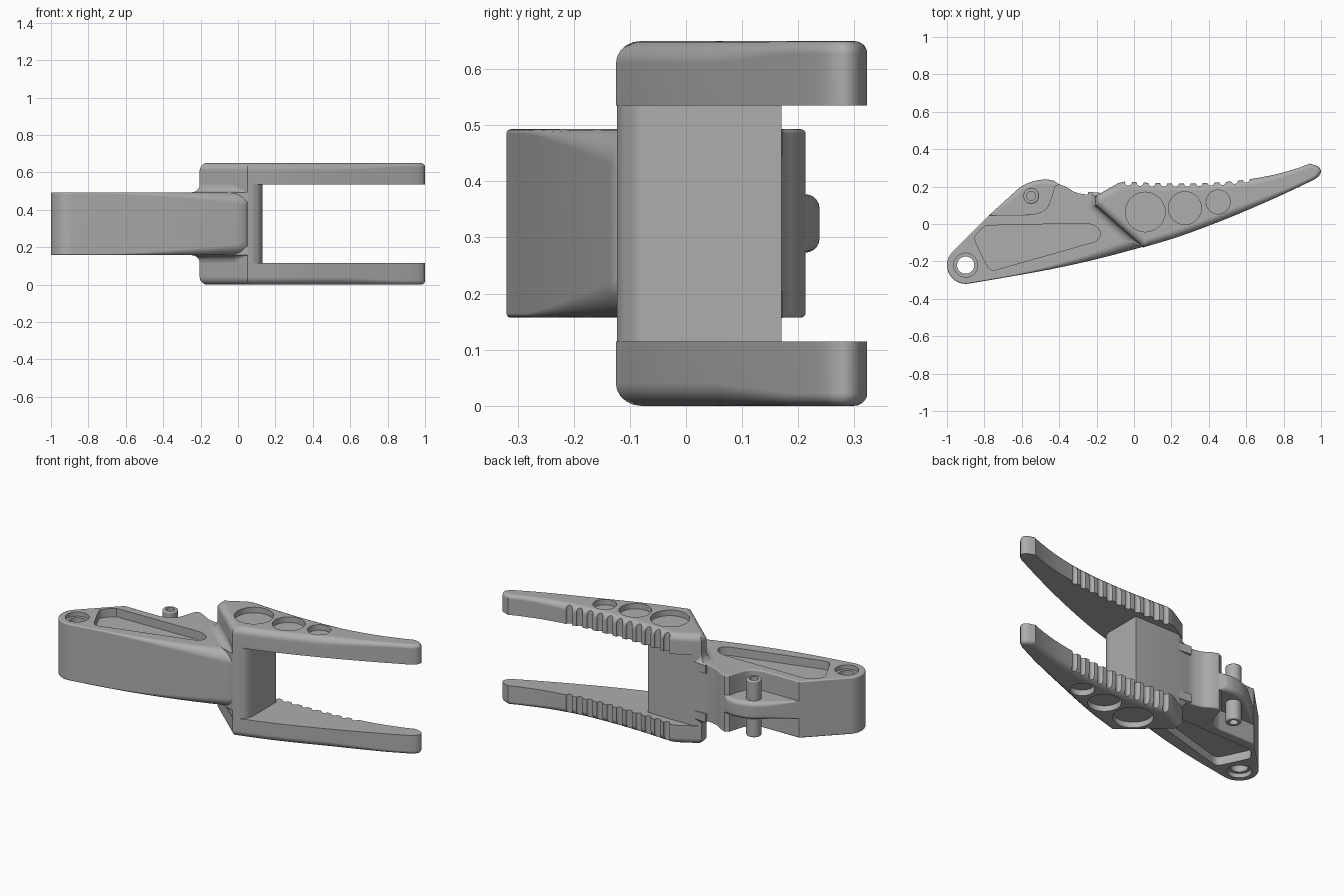
import bpy, bmesh, math
from mathutils import Vector

old = bpy.data.objects.get("Cube")
if old:
    bpy.data.objects.remove(old)

MID = 0.325  # height of the symmetry plane; parts are built around it

grey = bpy.data.materials.new("mid grey")
grey.use_nodes = True
tone = (0.42, 0.42, 0.42, 1)
grey.diffuse_color = tone
grey.node_tree.nodes["Principled BSDF"].inputs["Base Color"].default_value = tone


def spline(pts, n=5):
    """Smooth open path through the points."""
    v = [Vector(p) for p in pts]
    v = [2 * v[0] - v[1]] + v + [2 * v[-1] - v[-2]]
    out = []
    for a, b, c, d in zip(v, v[1:], v[2:], v[3:]):
        for i in range(n):
            t = i / n
            out.append(0.5 * (2 * b + (c - a) * t + (2 * a - 5 * b + 4 * c - d) * t * t
                              + (3 * b - a - 3 * c + d) * t ** 3))
    return out + [v[-2]]


def arc(x, y, r, start, end, n=16):
    angles = [math.radians(start + (end - start) * i / n) for i in range(n + 1)]
    return [Vector((x + r * math.cos(a), y + r * math.sin(a))) for a in angles]


def round_top(z, n=5):
    """Levels (height, inset factor, drop factor) of a quarter-round edge."""
    steps = [math.pi / 2 * i / n for i in range(n + 1)]
    return [(z, 1 - math.cos(a), math.sin(a) - 1) for a in steps]


def both_ends(levels):
    return [(-z, k, -f) for z, k, f in reversed(levels)] + levels


def loft(name, outline, levels, radius):
    """Stack a counter-clockwise outline through levels, inset by a local radius."""
    pts = [Vector(p) for p in outline]
    bm = bmesh.new()
    rings = []
    for z, k, f in levels:
        ring = []
        for i, p in enumerate(pts):
            e1 = (p - pts[i - 1]).normalized()
            e2 = (pts[(i + 1) % len(pts)] - p).normalized()
            n1, n2 = Vector((-e1.y, e1.x)), Vector((-e2.y, e2.x))
            miter = (n1 + n2) / max(0.5, 1 + n1.dot(n2))
            r = radius(p)
            q = p + miter * k * r
            ring.append(bm.verts.new((q.x, q.y, z + f * r)))
        rings.append(ring)
    for a, b in zip(rings, rings[1:]):
        for i in range(len(pts)):
            j = (i + 1) % len(pts)
            bm.faces.new((a[i], a[j], b[j], b[i]))
    bm.faces.new(rings[0][::-1])
    bm.faces.new(rings[-1])
    bmesh.ops.recalc_face_normals(bm, faces=bm.faces)
    mesh = bpy.data.meshes.new(name)
    bm.to_mesh(mesh)
    bm.free()
    ob = bpy.data.objects.new(name, mesh)
    bpy.context.collection.objects.link(ob)
    ob.location.z = MID
    mesh.materials.append(grey)
    return ob


def prism(name, outline, z0, z1):
    return loft(name, outline, [(z0, 0, 0), (z1, 0, 0)], lambda p: 0)


def disc(x, y, r, z0, z1, n=40):
    return prism("cutter", arc(x, y, r, 0, 360, n)[:-1], z0, z1)


def apply(ob, mod):
    bpy.context.view_layer.objects.active = ob
    bpy.ops.object.modifier_apply(modifier=mod.name)


def cut(ob, cutters):
    bpy.context.view_layer.update()
    for c in cutters:
        mod = ob.modifiers.new("cut", 'BOOLEAN')
        mod.operation, mod.solver, mod.object = 'DIFFERENCE', 'EXACT', c
        apply(ob, mod)
        bpy.data.objects.remove(c)


def mirror(ob):
    mod = ob.modifiers.new("mirror", 'MIRROR')
    mod.use_axis = (False, False, True)
    mod.use_mirror_merge = False
    apply(ob, mod)


def finish(ob):
    bpy.ops.object.select_all(action='DESELECT')
    ob.select_set(True)
    bpy.context.view_layer.objects.active = ob
    bpy.ops.object.shade_smooth_by_angle(angle=math.radians(32))
    mod = ob.modifiers.new("even shading", 'WEIGHTED_NORMAL')
    mod.keep_sharp = True


# Arm: rounded pivot end, long front edge, neck and hump at the back
PIVOT = (-0.9, -0.22)
arm_outline = (arc(*PIVOT, 0.1, 138, 280)
               + spline([(-0.7, -0.288), (-0.45, -0.243), (-0.2, -0.188), (0.05, -0.122)])
               + [(0.11, -0.04), (0.11, 0.16)]
               + spline([(-0.13, 0.17), (-0.2, 0.163), (-0.26, 0.158), (-0.32, 0.172),
                         (-0.36, 0.197), (-0.4, 0.213)], 4)
               + spline([(-0.425, 0.2), (-0.445, 0.13), (-0.475, 0.075), (-0.54, 0.05)], 4)
               + [(-0.775, 0.047)])


def arm_radius(p):
    front = p.y < -0.11 and p.x > -0.7
    return 0.008 + (0.06 * ((p.x + 0.7) / 0.75) ** 1.5 if front else 0)


arm = loft("arm", arm_outline, both_ends(round_top(0.168)), arm_radius)

# Weight-saving pockets and the stepped pivot hole
pocket = (spline([(-0.25, 0.004), (-0.2, -0.015), (-0.178, -0.06), (-0.21, -0.095)], 4)[::-1]
          + [(-0.79, -0.008)]
          + spline([(-0.82, -0.03), (-0.85, -0.07), (-0.845, -0.1)], 3)
          + spline([(-0.785, -0.225), (-0.768, -0.243), (-0.74, -0.245)], 3))
cutters = [disc(*PIVOT, 0.046, -0.3, 0.3)]
for lo, hi, pz in ((0.143, 0.3, 0.118), (-0.3, -0.143, -0.3)):
    cutters.append(disc(*PIVOT, 0.064, lo, hi))
    cutters.append(prism("cutter", pocket, pz, pz + 0.182))
cut(arm, cutters)
finish(arm)

# Lug carrying the cross pin
lug_outline = ([(-0.4, 0.0), (-0.4, 0.213)]
               + spline([(-0.43, 0.232), (-0.475, 0.238), (-0.54, 0.228), (-0.6, 0.202),
                         (-0.65, 0.16)], 4)
               + [(-0.775, 0.047), (-0.73, 0.0)])
lug = loft("pin_lug", lug_outline, both_ends(round_top(0.052)),
           lambda p: 0.025 if p.y > 0.06 and p.x < -0.41 else 0.004)
finish(lug)

pin = loft("cross_pin", arc(-0.55, 0.15, 0.042, 0, 360, 32)[:-1],
           both_ends(round_top(0.166, 3)), lambda p: 0.006)
cut(pin, [disc(-0.55, 0.15, 0.024, 0.11, 0.3), disc(-0.55, 0.15, 0.024, -0.3, -0.11)])
finish(pin)

# Block joining the two jaws
root = [(-0.205, 0.145), (-0.205, 0.1), (-0.12, 0.026), (-0.02, -0.06), (0.05, -0.123)]
block = prism("jaw_block", root + spline([(0.08, -0.116), (0.115, -0.09), (0.13, -0.05)], 4)
              + [(0.13, 0.17), (-0.16, 0.17)], -0.215, 0.215)
finish(block)

# Concave fillets where the arm meets the jaws
steps = [math.pi / 2 * i / 5 for i in range(6)]
fillet = loft("root_fillet", root + [(0.1, 0.0), (0.1, 0.165), (-0.16, 0.165)],
              [(0.12, -1, 0)] + [(0.168, math.sin(a) - 1, 1 - math.cos(a)) for a in steps],
              lambda p: 0.042 if p.x < 0 and p.y < 0.15 else 0.0)
mirror(fillet)
finish(fillet)

# Jaws: curved tapering fingers, rounded on the outer edge only
jaw_outline = ([(-0.205, 0.15), (-0.205, 0.1)]
               + spline([(0.05, -0.125), (0.25, -0.064), (0.5, 0.03), (0.75, 0.137), (0.96, 0.235)])
               + spline([(0.985, 0.252), (1.0, 0.28), (0.985, 0.307), (0.94, 0.323)], 3)
               + spline([(0.88, 0.3), (0.76, 0.266), (0.62, 0.24), (0.45, 0.222), (0.25, 0.216),
                         (0.08, 0.22), (-0.05, 0.227)], 4)
               + [(-0.085, 0.218)])
jaw = loft("jaws", jaw_outline, [(0.21, 0, 0)] + round_top(0.325),
           lambda p: 0.04 - 0.018 * min(1, max(0, (p.x - 0.55) / 0.3)))

# Finger recesses and grip grooves along the back edge
cutters = [disc(x, y, r, 0.292, 0.4) for x, y, r in
           ((0.06, 0.064, 0.106), (0.272, 0.085, 0.088), (0.45, 0.118, 0.064))]
for i in range(11):
    x = -0.03 + 0.063 * i
    edge = 0.216 + 0.17 * max(0, x - 0.25) ** 2 + 0.1 * max(0, 0.2 - x) ** 2
    cutters.append(disc(x, edge + 0.003, 0.019, 0.1, 0.4, 14))
cut(jaw, cutters)
mirror(jaw)
finish(jaw)
